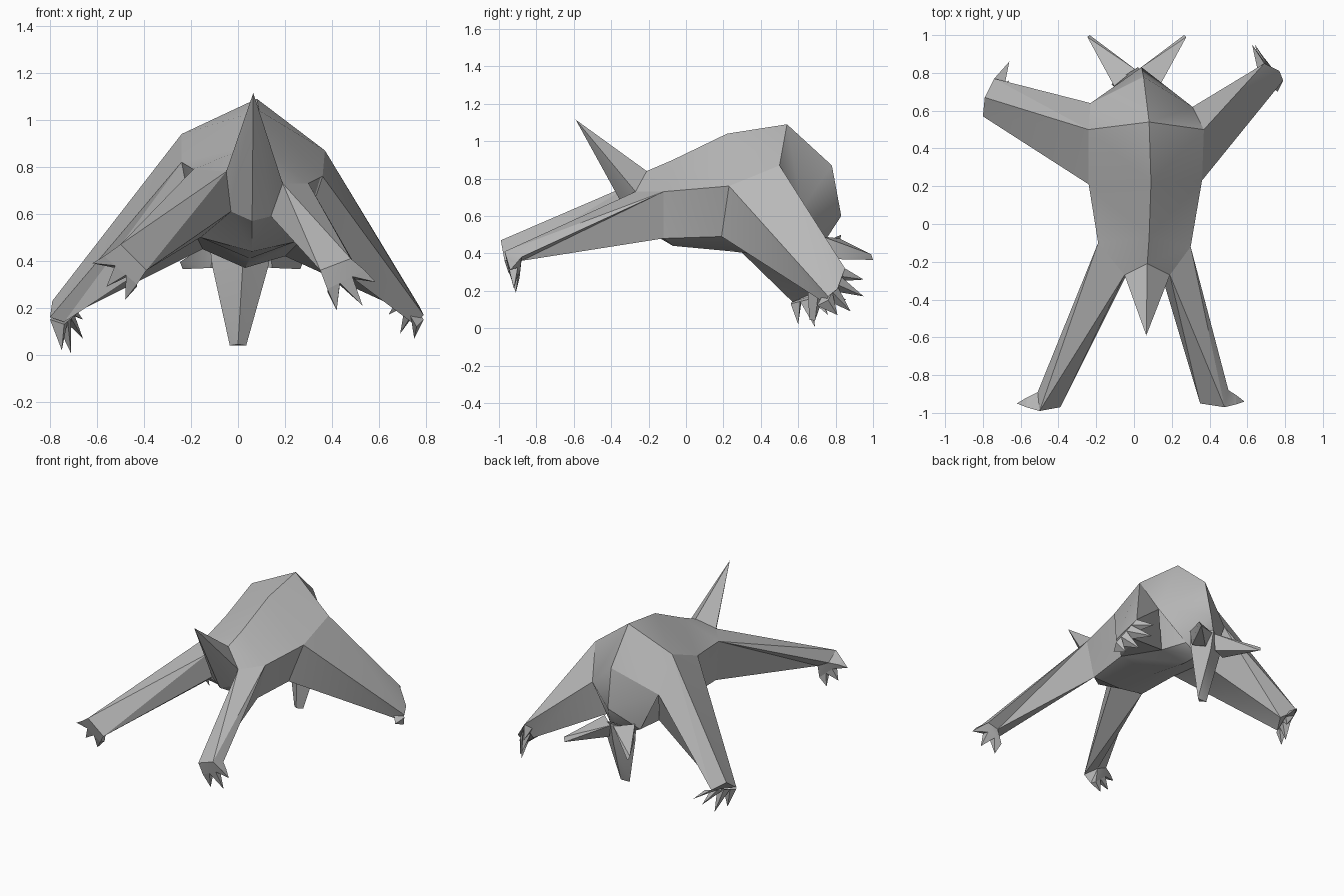
import bpy, bmesh, math
from mathutils import Vector as V

cube = bpy.data.objects.get("Cube")
if cube:
    bpy.data.objects.remove(cube, do_unlink=True)

grey = bpy.data.materials.new("plain grey")
grey.use_nodes = True
grey.diffuse_color = (0.48, 0.48, 0.48, 1)
grey.node_tree.nodes["Principled BSDF"].inputs["Base Color"].default_value = (0.48, 0.48, 0.48, 1)


def finish(bm, name):
    bmesh.ops.recalc_face_normals(bm, faces=bm.faces[:])
    mesh = bpy.data.meshes.new(name)
    bm.to_mesh(mesh)
    bm.free()
    mesh.materials.append(grey)
    ob = bpy.data.objects.new(name, mesh)
    bpy.context.collection.objects.link(ob)
    bpy.ops.object.select_all(action='DESELECT')
    ob.select_set(True)
    bpy.context.view_layer.objects.active = ob
    bpy.ops.object.shade_smooth_by_angle(angle=math.radians(30))
    return ob


def loft(name, rings, apex=None):
    """Skin between rings of equal count, capped, or closed to a point."""
    bm = bmesh.new()
    loops = [[bm.verts.new(p) for p in ring] for ring in rings]
    n = len(loops[0])
    for a, b in zip(loops, loops[1:]):
        for i in range(n):
            j = (i + 1) % n
            if i < n / 2:
                tris = (a[i], a[j], b[j]), (a[i], b[j], b[i])
            else:
                tris = (a[i], a[j], b[i]), (a[j], b[j], b[i])
            for t in tris:
                bm.faces.new(t)
    bm.faces.new(loops[0])
    if apex:
        tip = bm.verts.new(apex)
        for i in range(n):
            bm.faces.new((loops[-1][i], loops[-1][(i + 1) % n], tip))
    else:
        bm.faces.new(loops[-1])
    return finish(bm, name)


def hull(name, points):
    bm = bmesh.new()
    for p in points:
        bm.verts.new(p)
    bmesh.ops.convex_hull(bm, input=bm.verts[:])
    return finish(bm, name)


def claws(name, a, b, depth, tips):
    """Row of pointed claws spread along the line a to b."""
    a, b, d = V(a), V(b), V(depth)
    n = len(tips)
    for i, tip in enumerate(tips):
        p, q = a.lerp(b, i / n), a.lerp(b, (i + 1) / n)
        loft(f"{name}_{i + 1}", [[p, q, q + d, p + d]], tip)


# Trunk rings: ridge, left flank, left belly, belly, right belly, right flank
rump = [(.07, -.21, .84), (.19, -.27, .73), (.14, -.25, .59),
        (.06, -.29, .57), (-.03, -.25, .61), (-.05, -.27, .78)]
waist = [(.08, -.07, .90), (.30, -.12, .73), (.24, -.12, .48),
         (.06, -.07, .44), (-.16, -.11, .50), (-.19, -.10, .79)]
ribs = [(.09, .22, 1.04), (.36, .23, .76), (.27, .19, .49),
        (.05, .25, .41), (-.18, .19, .51), (-.24, .21, .82)]
shoulders = [(.08, .54, 1.09), (.37, .50, .87), (.20, .52, .42),
             (.03, .55, .37), (-.15, .52, .45), (-.24, .50, .94)]
neck = [(.05, .78, .87), (.31, .62, .64), (.13, .68, .43),
        (.03, .68, .37), (-.12, .69, .44), (-.23, .64, .70)]
loft("trunk", [rump, waist, ribs, shoulders, neck], (.04, .83, .60))
loft("tail", [rump], (.065, -.59, 1.115))

# Arms run from the trunk corners to the wrist
wrists = {
    "left": [(.77, .81, .21), (.79, .76, .17), (.75, .75, .13), (.66, .79, .21), (.69, .85, .32)],
    "right": [(-.79, .67, .23), (-.80, .57, .16), (-.74, .57, .14), (-.69, .66, .18), (-.74, .77, .20)],
}
for side, up, low in (("left", 1, 2), ("right", 5, 4)):
    root = [shoulders[up], ribs[up], ribs[low], shoulders[low], neck[up]]
    loft(side + "_arm", [root, wrists[side]])

claws("left_hand_claw", (.69, .85, .32), (.79, .76, .15), (-.03, -.06, -.03),
      [(.625, .95, .26), (.64, .95, .17), (.69, .88, .09), (.75, .81, .07)])
claws("right_hand_claw", (-.74, .77, .20), (-.80, .57, .15), (.06, -.01, -.02),
      [(-.66, .86, .15), (-.66, .76, .07), (-.71, .69, .005), (-.75, .60, .02)])

# Legs taper to an ankle, then to a knuckle row that carries the claws
feet = {
    "left": ([(.50, -.88, .38), (.48, -.97, .41), (.35, -.95, .36), (.42, -.88, .36)],
             (.54, -.955, .36), (.38, -.94, .28),
             [(.585, -.94, .31), (.53, -.92, .21), (.42, -.91, .19)]),
    "right": ([(-.51, -.89, .42), (-.50, -.99, .47), (-.39, -.97, .36), (-.43, -.88, .38)],
              (-.57, -.97, .42), (-.43, -.95, .30),
              [(-.62, -.95, .39), (-.56, -.93, .29), (-.48, -.91, .235)]),
}
depth = V((0, .05, -.01))
for side, up, low in (("left", 1, 2), ("right", 5, 4)):
    ankle, a, b, tips = feet[side]
    root = [waist[up], rump[up], rump[low], waist[low]]
    loft(side + "_leg", [root, ankle, [V(a) + depth, a, b, V(b) + depth]])
    claws(side + "_foot_claw", a, b, depth, tips)

# Hanging wedge head with a blunt snout and long ears
hull("head", [(.02, .83, .50), (.14, .74, .46), (-.12, .74, .46), (.13, .73, .38), (-.11, .73, .38),
              (.02, .64, .38), (.02, .80, .36), (.035, .69, .04), (-.035, .69, .04), (0, .66, .045)])
for side, s in (("left", 1), ("right", -1)):
    hull(side + "_ear", [(.015 + s * x, y, z) for x, y, z in
                         ((.12, .73, .49), (.01, .82, .48), (.13, .76, .37),
                          (.04, .79, .38), (.262, .99, .395), (.25, 1.0, .365))])
